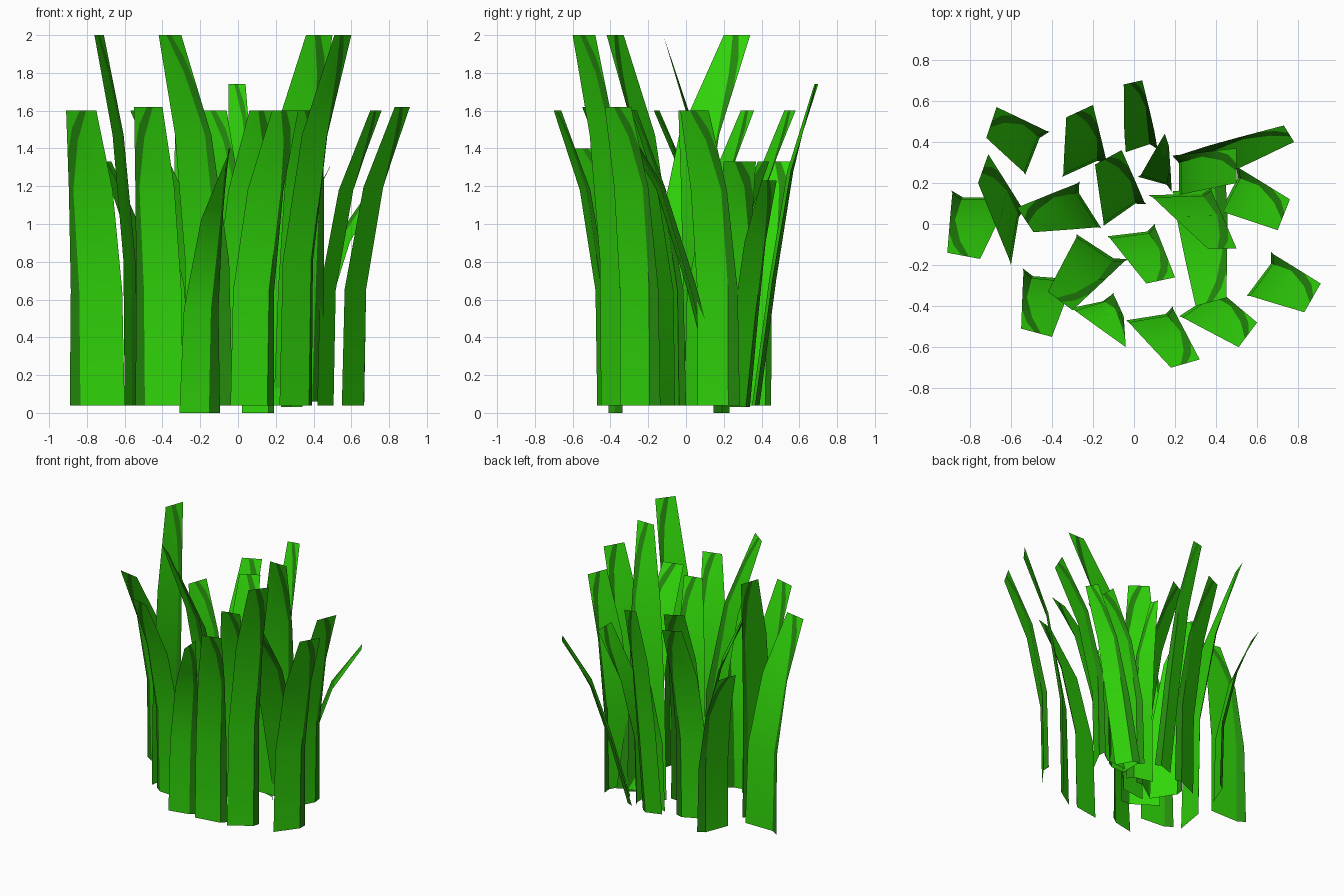
import bpy, bmesh
from mathutils import Vector

if "Cube" in bpy.data.objects:
    bpy.data.objects.remove(bpy.data.objects["Cube"])


def material(name, rgb):
    m = bpy.data.materials.new(name)
    m.diffuse_color = (*rgb, 1)
    m.use_nodes = True
    m.node_tree.nodes["Principled BSDF"].inputs["Base Color"].default_value = m.diffuse_color
    return m


MATS = [material("leaf green", (0.030, 0.68, 0.003)),
        material("dark rib green", (0.018, 0.26, 0.004))]

CURVE = (0, 0.04, 0.40, 1)      # how far the blade has leaned at each ring
SLANT = (0, 0.28, 0.57, 1)      # steadily slanted blade
TAPER = (0, 0.14, 0.45, 1)      # how far the width has narrowed
HEIGHT = (0, 0.39, 0.73, 1)     # ring heights


def blade(name, base, tip, top, bottom=0.04, lean=CURVE, rib=0.22):
    """base and tip are edge pairs (x, y, x, y); the folded edge comes first."""
    b0, b1 = Vector(base[:2]), Vector(base[2:])
    t0, t1 = Vector(tip[:2]), Vector(tip[2:])
    bc, tc = (b0 + b1) / 2, (t0 + t1) / 2
    out = (tc - bc).normalized()

    rows = []
    for l, w, h in zip(lean, TAPER, HEIGHT):
        c = bc.lerp(tc, l)
        half = ((b0 - b1) / 2).lerp((t0 - t1) / 2, w)
        z = bottom + (top - bottom) * h
        edge = c + half - out * 0.035 * (1 - w)
        fold = c + half * (1 - 2 * rib * (1 - w))
        rows.append([Vector((*p, z)) for p in (edge, fold, c - half)])

    bm = bmesh.new()
    cache = {}

    def face(pts, mat):
        vs = []
        for p in pts:
            k = tuple(round(v, 4) for v in p)
            if k not in cache:
                cache[k] = bm.verts.new(p)
            if cache[k] not in vs:
                vs.append(cache[k])
        if len(vs) > 2:
            f = bm.faces.new(vs)
            f.material_index = mat
            f.smooth = True

    # folded lower blade
    for lo, hi in zip(rows[:2], rows[1:3]):
        face((lo[0], lo[1], hi[1], hi[0]), 1)
        face((lo[1], lo[2], hi[2], hi[1]), 0)
    # tip: light corner, dark crescent, light remainder
    (e, f, r), (te, _, tr) = rows[2], rows[3]

    def at(v, u):
        return e.lerp(te, v).lerp(r.lerp(tr, v), u)
    c0, m1, m2 = at(0.45, 0), at(0.78, 0.16), at(0.62, 0.30)
    a, b = at(1, 0.45), at(1, 0.66)
    face((c0, m1, a, te), 0)
    face((e, f, m2, b, a, m1, c0), 1)
    face((f, r, tr, b, m2), 0)

    # front side looks outward, the way the blade leans
    bm.normal_update()
    side = sum((f.normal * f.calc_area() for f in bm.faces), Vector((0, 0, 0)))
    if side.xy.dot(out) < 0:
        bmesh.ops.reverse_faces(bm, faces=bm.faces[:])
    # crisp fold, smooth bend
    for ed in bm.edges:
        if len({f.material_index for f in ed.link_faces}) == 2:
            ed.smooth = False
    me = bpy.data.meshes.new(name)
    bm.to_mesh(me)
    bm.free()
    for m in MATS:
        me.materials.append(m)
    bpy.context.collection.objects.link(bpy.data.objects.new(name, me))


# outer left side
blade("grass_left", (-.90, .13, -.60, .13), (-.91, -.14, -.75, -.17), 1.60)
blade("grass_left_back", (-.44, .47, -.53, .24), (-.67, .57, -.72, .42), 1.33)
blade("grass_left_tall", (-.55, .10, -.60, -.20), (-.71, .34, -.76, .20), 2.0)
blade("grass_left_mid", (-.30, .20, -.16, -.02), (-.57, .08, -.49, -.04), 1.6)
# back
blade("grass_back_left", (-.13, .33, -.35, .23), (-.20, .58, -.33, .52), 1.6)
blade("grass_back_high", (.11, .40, -.04, .35), (.04, .70, -.05, .68), 1.74,
      lean=SLANT)
blade("grass_back_inner", (.20, .18, .02, .23), (.17, .38, .15, .44), 1.33, 0.0)
blade("grass_centre_back", (.05, .13, -.15, -.01), (-.06, .36, -.19, .29), 1.6)
# right side
blade("grass_right_long", (.26, .35, .34, .20), (.73, .48, .78, .40), 1.23,
      0.03, SLANT)
blade("grass_right_back", (.22, .34, .22, .14), (.50, .37, .50, .20), 1.33)
blade("grass_right_mid", (.53, .27, .42, .06), (.76, .12, .70, -.03), 1.6)
blade("grass_right_front", (.70, -.15, .55, -.35), (.91, -.29, .83, -.43), 1.62)
# front
blade("grass_front_right_tall", (.42, -.32, .22, -.45), (.60, -.48, .51, -.60), 2.0)
blade("grass_front", (.21, -.43, -.04, -.47), (.32, -.66, .18, -.70), 1.6)
blade("grass_front_inner", (-.07, -.36, -.31, -.41), (-.05, -.45, -.04, -.60),
      1.40, 0.0, rib=0.35)
blade("grass_front_left", (-.55, -.25, -.29, -.27), (-.55, -.51, -.40, -.55), 1.62)
# middle
blade("grass_middle_left_tall", (-.05, -.20, -.28, -.05), (-.30, -.42, -.42, -.33), 2.0)
blade("grass_middle", (.12, -.03, -.13, -.06), (.20, -.26, .06, -.29), 1.6)
blade("grass_middle_right", (.45, .18, .19, .16), (.45, -.36, .30, -.40), 1.6,
      0.06, SLANT)
blade("grass_middle_right_tall", (.40, .15, .07, .14), (.50, -.12, .36, -.12), 2.0)
